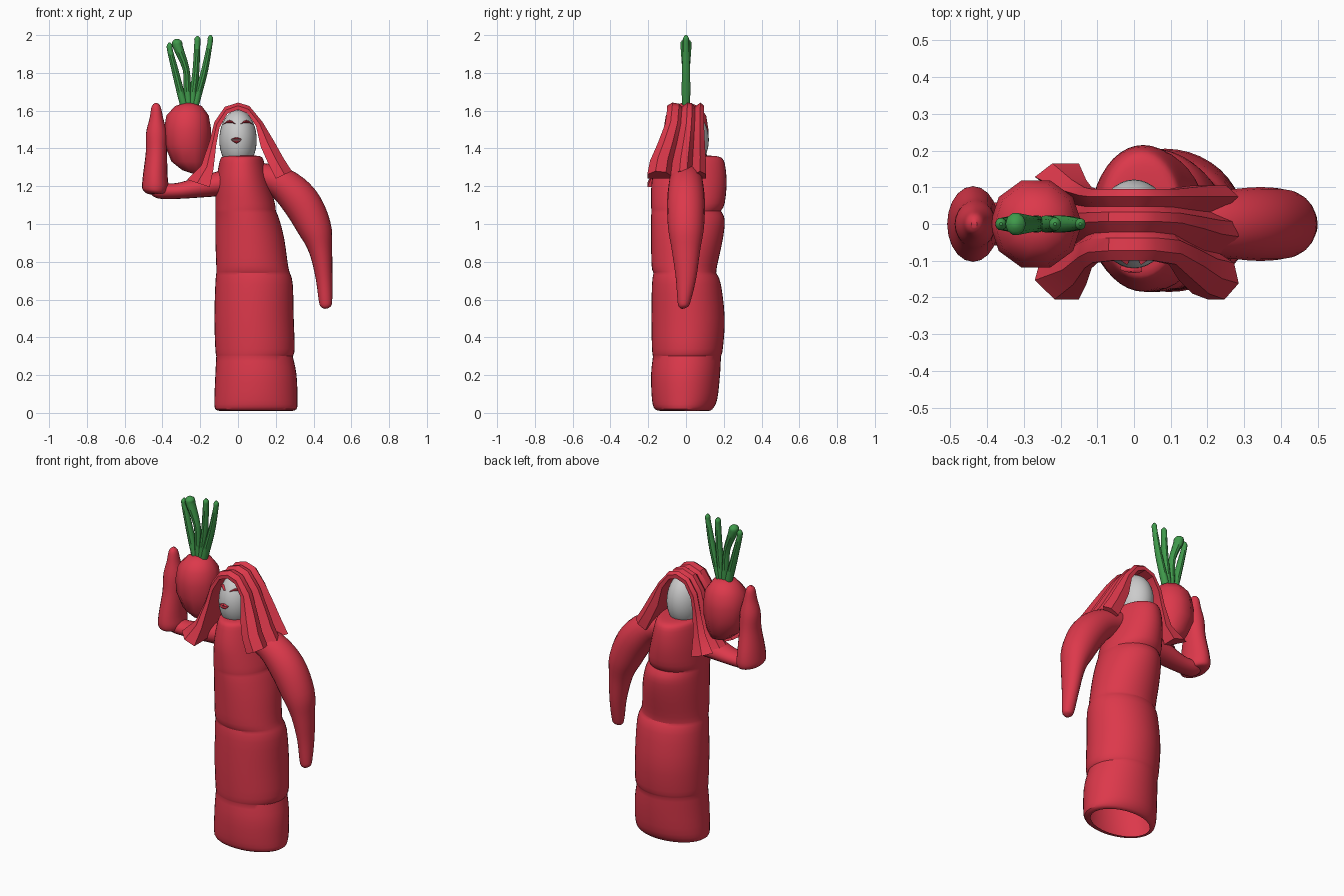
import bpy, bmesh, math
from mathutils import Vector

if "Cube" in bpy.data.objects:
    bpy.data.objects.remove(bpy.data.objects["Cube"])


def material(name, color):
    m = bpy.data.materials.new(name)
    m.diffuse_color = color
    m.use_nodes = True
    m.node_tree.nodes["Principled BSDF"].inputs["Base Color"].default_value = m.diffuse_color
    return m


RED = material("red", (0.72, 0.04, 0.07, 1))
GREEN = material("green", (0.05, 0.32, 0.07, 1))


def finish(name, bm, mat, angle=40):
    bmesh.ops.recalc_face_normals(bm, faces=bm.faces)
    me = bpy.data.meshes.new(name)
    bm.to_mesh(me)
    bm.free()
    ob = bpy.data.objects.new(name, me)
    bpy.context.collection.objects.link(ob)
    if mat:
        me.materials.append(mat)
    bpy.ops.object.select_all(action='DESELECT')
    ob.select_set(True)
    bpy.context.view_layer.objects.active = ob
    bpy.ops.object.shade_smooth_by_angle(angle=math.radians(angle))
    return ob


def loft(name, rings, mat, cap_start=True, cap_end=True, angle=40):
    """Skin a list of closed rings of points."""
    bm = bmesh.new()
    vs = [[bm.verts.new(p) for p in r] for r in rings]
    n = len(rings[0])
    for a, b in zip(vs, vs[1:]):
        for i in range(n):
            j = (i + 1) % n
            bm.faces.new((a[i], a[j], b[j], b[i]))
    if cap_start:
        bm.faces.new(vs[0])
    if cap_end:
        bm.faces.new(vs[-1])
    return finish(name, bm, mat, angle)


def smooth_rows(rows, steps):
    """Catmull-Rom interpolation of rows of numbers."""
    out = []
    for i in range(len(rows) - 1):
        p = [rows[max(i - 1, 0)], rows[i], rows[i + 1], rows[min(i + 2, len(rows) - 1)]]
        for k in range(steps):
            t = k / steps
            out.append([0.5 * (2 * b + (c - a) * t + (2 * a - 5 * b + 4 * c - d) * t * t
                               + (3 * b - a - 3 * c + d) * t ** 3) for a, b, c, d in zip(*p)])
    return out + [list(rows[-1])]


def tube(name, rows, mat, seg=16, steps=4):
    """Rows are x, y, z, radius in the xz plane, radius along y."""
    rows = smooth_rows(rows, steps)
    pts = [Vector(r[:3]) for r in rows]
    rings = []
    for i, (p, r) in enumerate(zip(pts, rows)):
        t = (pts[min(i + 1, len(pts) - 1)] - pts[max(i - 1, 0)]).normalized()
        n = t.cross(Vector((0, 1, 0))).normalized()
        b = n.cross(t)
        rings.append([p + n * r[3] * math.cos(u) + b * r[4] * math.sin(u)
                      for u in (2 * math.pi * k / seg for k in range(seg))])
    return loft(name, rings, mat)


# Robe: z, x min, x max, y min, y max; bulging tiers meet in creases
tiers = [
    [(0.01, -.09, .28, -.13, .12), (.02, -.12, .31, -.165, .14), (.07, -.125, .315, -.18, .165),
     (.2, -.12, .31, -.185, .18), (.3, -.115, .29, -.175, .185)],
    [(.3, -.115, .29, -.175, .185), (.34, -.12, .30, -.18, .195), (.5, -.125, .295, -.183, .205),
     (.68, -.12, .29, -.18, .185), (.74, -.115, .275, -.172, .16)],
    [(.74, -.115, .275, -.172, .16), (.78, -.115, .265, -.182, .165), (.92, -.12, .245, -.185, .195),
     (1.02, -.12, .22, -.185, .205), (1.07, -.12, .20, -.183, .185)],
    [(1.07, -.12, .20, -.183, .185), (1.11, -.12, .195, -.185, .205), (1.22, -.115, .165, -.182, .215),
     (1.32, -.10, .14, -.16, .205), (1.355, -.085, .125, -.14, .18), (1.362, -.05, .09, -.09, .12)],
]
rows = []
for tier in tiers:
    rows += smooth_rows(tier, 3)[0 if not rows else 1:]
rings = [[((a + b) / 2 + (b - a) / 2 * math.cos(u), (c + d) / 2 + (d - c) / 2 * math.sin(u), z)
          for u in (2 * math.pi * k / 40 for k in range(40))] for z, a, b, c, d in rows]
rings[0] = [(x, y, 0.0 + z) for x, y, z in rings[0]]
loft("robe", rings, RED, cap_start=False, angle=30)

# Head
HC, HR = Vector((0, 0, 1.445)), Vector((.099, .121, .158))
bm = bmesh.new()
bmesh.ops.create_uvsphere(bm, u_segments=32, v_segments=20, radius=1)
for v in bm.verts:
    v.co = Vector(v.co[i] * HR[i] + HC[i] for i in range(3))
finish("head", bm, None)


# Facial features lie on the front of the head
def on_face(x, z):
    q = 1 - (x / HR.x) ** 2 - ((z - HC.z) / HR.z) ** 2
    return -HR.y * math.sqrt(max(q, 0))


def feature(name, cx, cz, half, bend, r):
    rows = []
    for f in (-1, -.5, 0, .5, 1):
        x, z = cx + half * f, cz + bend * (1 - f * f)
        w = r * (1.1 - abs(f)) / 1.1
        rows.append((x, on_face(x, z) - .003, z, w, .009))
    tube(name, rows, RED, 8, 2)


for side, label in ((-1, "left"), (1, "right")):
    feature(label + "_eye", side * .045, 1.53, .03, .012, .008)
feature("upper_lip", -.008, 1.448, .028, .005, .006)
feature("lower_lip", -.008, 1.443, .024, -.008, .008)

# Veil: outer x, z; inner x, z; y min, y max along the arch over the head
veil = [
    (-.27, 1.235, -.15, 1.195, -.205, .165), (-.195, 1.31, -.13, 1.29, -.165, .12),
    (-.15, 1.44, -.115, 1.42, -.12, .10), (-.125, 1.54, -.098, 1.51, -.105, .095),
    (-.07, 1.62, -.055, 1.585, -.10, .095), (0, 1.643, 0, 1.605, -.10, .095),
    (.06, 1.625, .05, 1.585, -.10, .095), (.13, 1.54, .095, 1.52, -.11, .095),
    (.19, 1.44, .12, 1.41, -.15, .10), (.24, 1.35, .16, 1.32, -.19, .105),
    (.285, 1.28, .20, 1.24, -.205, .105),
]
folds = [(0, .45), (.14, 0), (.32, .15), (.4, .6), (.55, 0), (.68, .1), (.76, .6), (.9, 0), (1, .4)]
rings = []
for ox, oz, ix, iz, y0, y1 in veil:
    ring = [(ox + (ix - ox) * d, y0 + (y1 - y0) * f, oz + (iz - oz) * d) for f, d in folds]
    rings.append(ring + [(ix, y1, iz), (ix, y0, iz)])
loft("veil", rings, RED, angle=35)

# Hanging arm
tube("hanging_arm", [
    (.06, 0, 1.27, .06, .08), (.22, 0, 1.22, .085, .09), (.33, 0, 1.12, .10, .10),
    (.405, 0, .98, .09, .095), (.437, 0, .86, .062, .075), (.455, 0, .72, .045, .055),
    (.463, -.01, .60, .036, .036), (.465, -.015, .565, .028, .026), (.466, -.015, .552, .008, .008)],
    RED, 20)

# Raised arm: upper part, wide sleeve and hand
tube("raised_upper_arm", [
    (-.06, 0, 1.22, .07, .09), (-.2, 0, 1.195, .055, .075), (-.32, 0, 1.175, .042, .06),
    (-.42, 0, 1.175, .04, .055), (-.46, 0, 1.18, .02, .03)], RED, 20)
tube("raised_forearm", [
    (-.44, 0, 1.16, .02, .03), (-.44, 0, 1.165, .055, .085), (-.438, 0, 1.19, .07, .102),
    (-.438, 0, 1.25, .066, .098), (-.432, 0, 1.38, .056, .072), (-.432, 0, 1.48, .055, .06),
    (-.432, 0, 1.56, .036, .042), (-.434, 0, 1.62, .024, .028), (-.435, 0, 1.64, .008, .01)],
    RED, 20)

# Root vegetable, low-poly turned profile: radius, z, x centre
profile = [(.02, 1.265, -.215), (.06, 1.285, -.235), (.095, 1.33, -.257), (.122, 1.42, -.267),
           (.125, 1.50, -.267), (.112, 1.575, -.267), (.07, 1.625, -.262), (.025, 1.64, -.26)]
loft("vegetable", [[(c + r * math.cos(k * math.pi / 5), r * math.sin(k * math.pi / 5), z)
                    for k in range(10)] for r, z, c in profile], RED, angle=40)

# Leaf stalks: base, middle and tip x, tip z, tip radius
stalks = [(-.28, -.335, -.362, 1.945, .015), (-.26, -.275, -.322, 1.965, .026),
          (-.245, -.222, -.215, 1.98, .016), (-.235, -.175, -.146, 1.985, .014)]
for i, (a, m, t, z, r) in enumerate(stalks):
    tube(f"leaf_stalk_{i + 1}", [
        (a, 0, 1.61, .022, .022), ((a + m) / 2, 0, 1.71, .02, .024), (m, 0, 1.82, .018, .022),
        (t * .9 + m * .1, 0, z - .03, r, r * 1.15), (t, 0, z, r, r * 1.1),
        (t, 0, z + .015, r * .3, r * .3)], GREEN, 10, 3)
